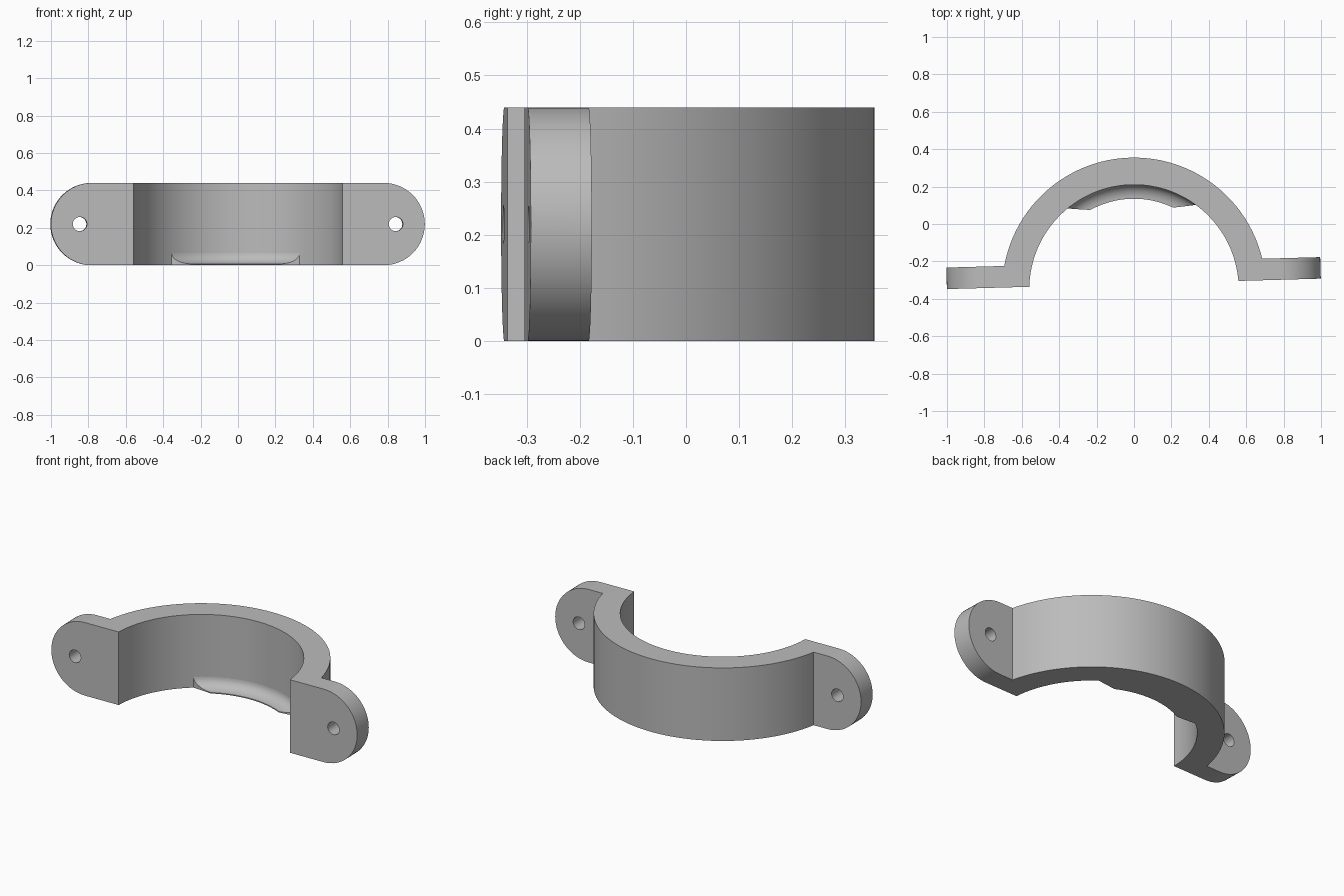
import bpy
import bmesh
from math import sin, cos, pi, asin, acos, radians
from mathutils import Matrix

if "Cube" in bpy.data.objects:
    bpy.data.objects.remove(bpy.data.objects["Cube"])

H = 0.44                      # height of the clamp
R_IN, R_OUT = 0.56, 0.705     # ring radii
Y0, Y1 = 0.03, 0.145          # front and back planes of the ears
PLACE = Matrix.Translation((0, -0.35, 0)) @ Matrix.Rotation(radians(1.6), 4, 'Z')

grey = bpy.data.materials.new("plain_grey")
grey.use_nodes = True
grey.diffuse_color = (0.5, 0.5, 0.5, 1)
grey.node_tree.nodes["Principled BSDF"].inputs["Base Color"].default_value = (0.5, 0.5, 0.5, 1)


def make_object(name, bm):
    bmesh.ops.recalc_face_normals(bm, faces=bm.faces)
    mesh = bpy.data.meshes.new(name)
    bm.to_mesh(mesh)
    bm.free()
    mesh.materials.append(grey)
    ob = bpy.data.objects.new(name, mesh)
    bpy.context.collection.objects.link(ob)
    ob.matrix_world = PLACE
    return ob


def prism(bm, points, offset):
    face = bm.faces.new([bm.verts.new(p) for p in points])
    ext = bmesh.ops.extrude_face_region(bm, geom=[face])["geom"]
    bmesh.ops.translate(bm, vec=offset, verts=[v for v in ext if isinstance(v, bmesh.types.BMVert)])


def arc(r, a, b, n):
    return [(r * cos(a + (b - a) * i / n), r * sin(a + (b - a) * i / n)) for i in range(n + 1)]


def smooth(ob):
    bpy.ops.object.select_all(action='DESELECT')
    ob.select_set(True)
    bpy.context.view_layer.objects.active = ob
    bpy.ops.object.shade_smooth_by_angle(angle=radians(30))


# Clamp body: half ring with an ear on each side, extruded upward
outer_a, inner_a = asin(Y1 / R_OUT), asin(Y0 / R_IN)
plan = [(1, Y0), (1, Y1)] + arc(R_OUT, outer_a, pi - outer_a, 48)
plan += [(-1, Y1), (-1, Y0)] + arc(R_IN, pi - inner_a, inner_a, 48)
bm = bmesh.new()
prism(bm, [(x, y, 0) for x, y in plan], (0, 0, H))
clamp = make_object("clamp_body", bm)

# Cutter: rounds the ears and drills the screw holes
bm = bmesh.new()
half = H / 2
for side in (-1, 1):
    corner = [(1 - half + u, half + v) for u, v in arc(half, pi / 2, -pi / 2, 32)]
    corner += [(1 - half, -0.1), (1.2, -0.1), (1.2, H + 0.1), (1 - half, H + 0.1)]
    hole = [(0.845 + u, half + v) for u, v in arc(0.038, 0, 2 * pi, 24)[:-1]]
    for outline in (corner, hole):
        prism(bm, [(side * x, -0.1, z) for x, z in outline], (0, 0.4, 0))
cutter = make_object("ear_cutter", bm)
cutter.hide_render = True
cutter.hide_set(True)

cut = clamp.modifiers.new("ear_cut", 'BOOLEAN')
cut.operation = 'DIFFERENCE'
cut.solver = 'EXACT'
cut.object = cutter
bpy.context.view_layer.objects.active = clamp
bpy.ops.object.modifier_apply(modifier=cut.name)
bpy.data.objects.remove(cutter)
smooth(clamp)

# Inner lip: concave fillet swept along the bottom of the ring, ends cut flat
R_LIP, LIP_H, STEPS = 0.485, 0.06, 32
width = R_IN - R_LIP
section = [(R_LIP, 0)]
for i in range(9):
    t = pi / 2 * i / 8
    section.append((R_LIP + width * sin(t), 0.006 + LIP_H * (1 - cos(t))))
section += [(R_IN + 0.01, 0.006 + LIP_H), (R_IN + 0.01, 0)]
bm = bmesh.new()
rings = []
for s in range(STEPS + 1):
    ring = []
    for r, z in section:
        limit = acos((0.4315 + (r - R_LIP) * 0.15) / r)
        a = limit * (2 * s / STEPS - 1)
        ring.append(bm.verts.new((r * sin(a), r * cos(a), z)))
    rings.append(ring)
for a, b in zip(rings, rings[1:]):
    for i in range(len(section)):
        j = (i + 1) % len(section)
        bm.faces.new((a[i], a[j], b[j], b[i]))
bm.faces.new(rings[0])
bm.faces.new(rings[-1])
smooth(make_object("inner_lip", bm))
